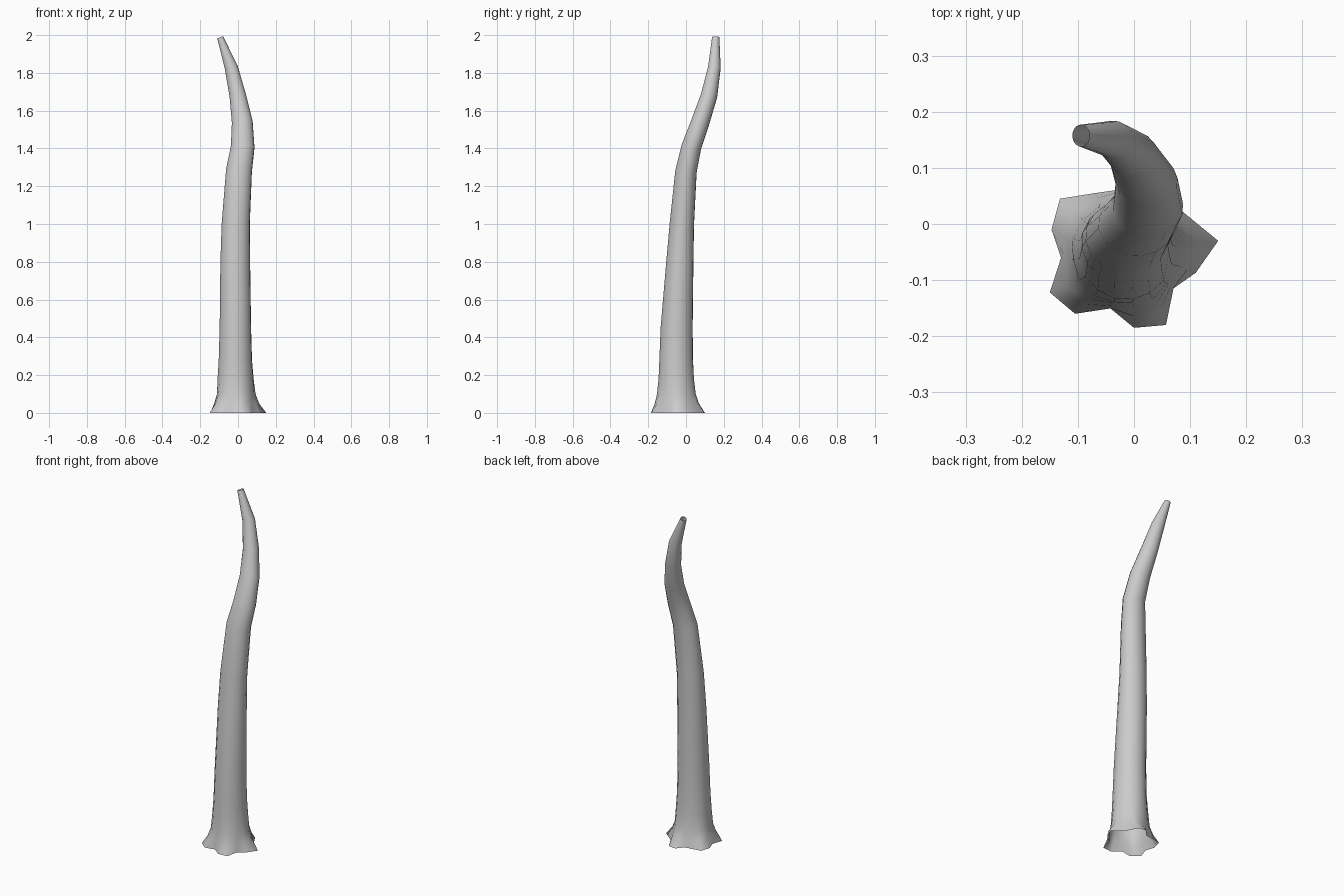
import bpy, bmesh, math
from mathutils import Vector

SIDES = 16
START = math.radians(8)

# Lobed outline of the root flare on the ground, counter-clockwise
ROOTS = [(0.15, -0.03), (0.083, 0.025), (0.045, 0.095), (0.0, 0.10),
         (-0.035, 0.06), (-0.07, 0.055), (-0.132, 0.045), (-0.147, -0.01),
         (-0.13, -0.06), (-0.15, -0.122), (-0.105, -0.16), (-0.045, -0.148),
         (0.0, -0.185), (0.057, -0.18), (0.07, -0.115), (0.11, -0.087)]

# Trunk rings: z, x min, x max, y min, y max, share of root outline
RINGS = [(0.00, -0.13, 0.11, -0.165, 0.065, 1.0),
         (0.05, -0.118, 0.092, -0.155, 0.055, 0.35),
         (0.10, -0.108, 0.084, -0.149, 0.046, 0.15),
         (0.18, -0.108, 0.080, -0.144, 0.042, 0.05),
         (0.28, -0.103, 0.075, -0.142, 0.038, 0),
         (0.45, -0.098, 0.070, -0.135, 0.036, 0),
         (0.80, -0.094, 0.065, -0.105, 0.040, 0),
         (1.00, -0.087, 0.063, -0.087, 0.043, 0),
         (1.28, -0.064, 0.074, -0.057, 0.057, 0),
         (1.41, -0.038, 0.088, -0.022, 0.080, 0),
         (1.54, -0.033, 0.078, 0.030, 0.122, 0),
         (1.68, -0.045, 0.042, 0.080, 0.165, 0),
         (1.83, -0.070, -0.002, 0.117, 0.184, 0),
         (1.988, -0.110, -0.079, 0.138, 0.177, 0)]

centres = [Vector(((a + b) / 2, (c + d) / 2, z)) for z, a, b, c, d, _ in RINGS]

# Open-ended trunk: rings tilted along the bend and bridged
bm = bmesh.new()
loops = []
for i, (z, x0, x1, y0, y1, share) in enumerate(RINGS):
    c = centres[i]
    t = centres[min(i + 1, len(RINGS) - 1)] - centres[max(i - 1, 0)]
    loop = []
    for k in range(SIDES):
        a = START + k * math.tau / SIDES
        dx, dy = math.cos(a) * (x1 - x0) / 2, math.sin(a) * (y1 - y0) / 2
        dz = -(dx * t.x + dy * t.y) / t.z if z > 0.3 else 0
        p = c + Vector((dx, dy, dz))
        root = Vector((*ROOTS[k], z))
        loop.append(bm.verts.new(p.lerp(root, share)))
    loops.append(loop)
for lo, hi in zip(loops, loops[1:]):
    for k in range(SIDES):
        n = (k + 1) % SIDES
        bm.faces.new((lo[k], lo[n], hi[n], hi[k])).smooth = True

mesh = bpy.data.meshes.new("trunk")
bm.to_mesh(mesh)
bm.free()
trunk = bpy.data.objects.new("trunk", mesh)
bpy.context.collection.objects.link(trunk)
